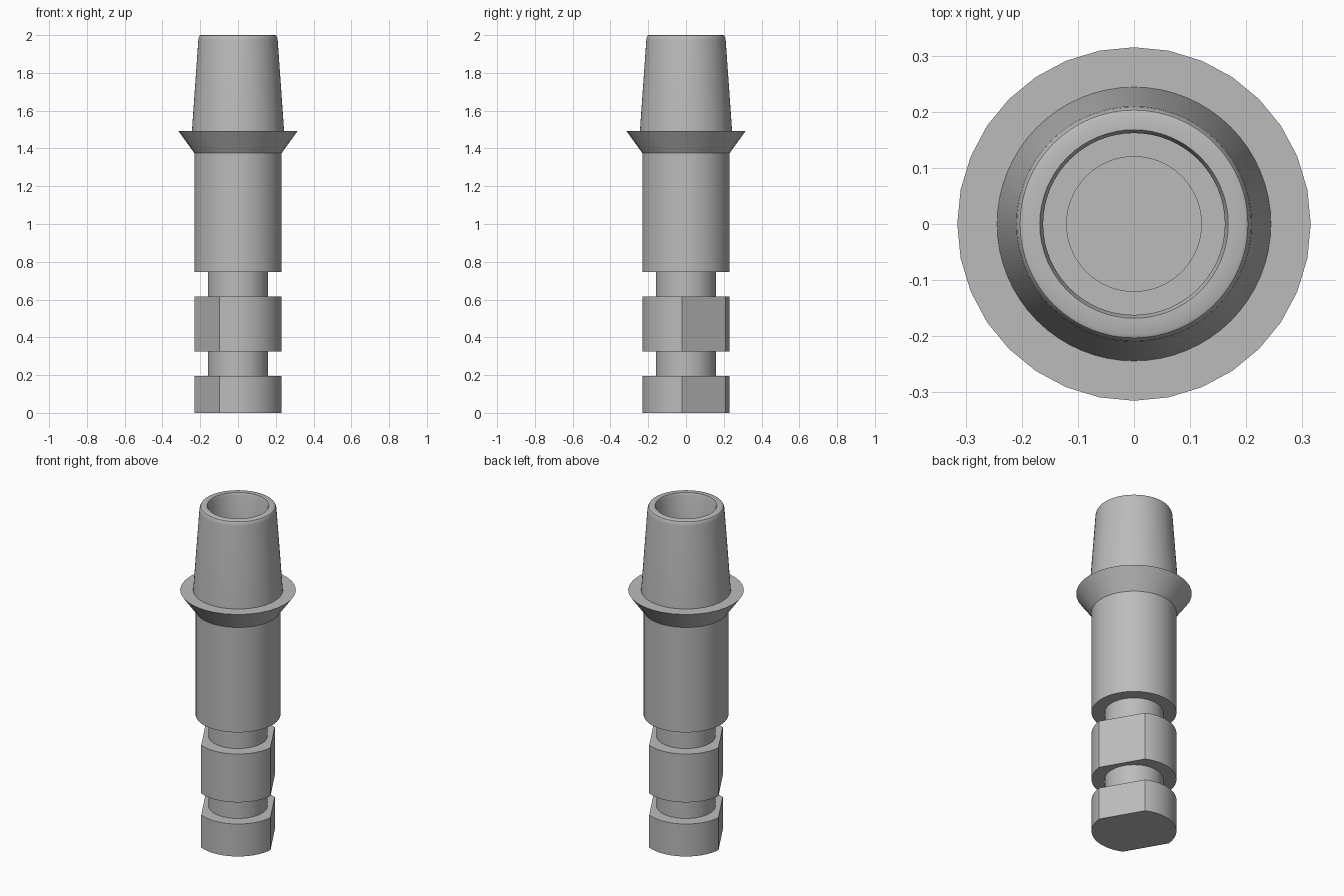
import bpy, bmesh
from math import sin, cos, radians, pi

cube = bpy.data.objects.get("Cube")
if cube:
    bpy.data.objects.remove(cube, do_unlink=True)

metal = bpy.data.materials.new("grey metal")
metal.use_nodes = True
GREY = (0.5, 0.5, 0.5, 1)
metal.diffuse_color = GREY
metal.node_tree.nodes["Principled BSDF"].inputs["Base Color"].default_value = GREY


def finish(name, bm):
    bmesh.ops.recalc_face_normals(bm, faces=bm.faces)
    mesh = bpy.data.meshes.new(name)
    bm.to_mesh(mesh)
    bm.free()
    mesh.materials.append(metal)
    obj = bpy.data.objects.new(name, mesh)
    bpy.context.collection.objects.link(obj)
    bpy.ops.object.select_all(action='DESELECT')
    obj.select_set(True)
    bpy.context.view_layer.objects.active = obj
    bpy.ops.object.shade_smooth_by_angle(angle=radians(30))
    return obj


def lathe(name, profile, sides=64):
    """Closed solid of revolution from (radius, height) points, capped at both ends."""
    bm = bmesh.new()
    rings = [[bm.verts.new((r * cos(2 * pi * i / sides), r * sin(2 * pi * i / sides), z))
              for i in range(sides)] for r, z in profile]
    for a, b in zip(rings, rings[1:]):
        for i in range(sides):
            j = (i + 1) % sides
            bm.faces.new((a[i], a[j], b[j], b[i]))
    bm.faces.new(rings[0])
    bm.faces.new(rings[-1])
    return finish(name, bm)


def flatted_block(name, z0, z1, radius=0.231, facing=30, half_angle=35, steps=24):
    """Round block with two opposite flats; the straight chords close the two arcs."""
    bm = bmesh.new()
    base = []
    for side in (0, 180):
        start = facing + half_angle + side
        sweep = 180 - 2 * half_angle
        for i in range(steps + 1):
            a = radians(start + sweep * i / steps)
            base.append(bm.verts.new((radius * cos(a), radius * sin(a), z0)))
    face = bm.faces.new(base)
    top = bmesh.ops.extrude_face_region(bm, geom=[face], use_keep_orig=True)
    verts = [v for v in top["geom"] if isinstance(v, bmesh.types.BMVert)]
    bmesh.ops.translate(bm, verts=verts, vec=(0, 0, z1 - z0))
    return finish(name, bm)


# Lower shank: two flatted blocks joined by round necks
flatted_block("foot_block", 0, 0.195)
lathe("lower_neck", [(0.16, 0.195), (0.16, 0.325)])
flatted_block("middle_block", 0.325, 0.615)
lathe("upper_neck", [(0.16, 0.615), (0.16, 0.745)])

# Main cylinder and flared collar
lathe("body", [(0.231, 0.745), (0.231, 1.375)])
lathe("collar", [(0.231, 1.375), (0.315, 1.492)], sides=32)

# Tapered post with rounded rim and stepped bore
lathe("hollow_post", [
    (0.244, 1.492), (0.21, 1.975), (0.208, 1.988), (0.203, 1.997), (0.196, 2.0),
    (0.168, 2.0), (0.162, 1.985), (0.162, 1.6), (0.12, 1.6), (0.12, 1.5)])
